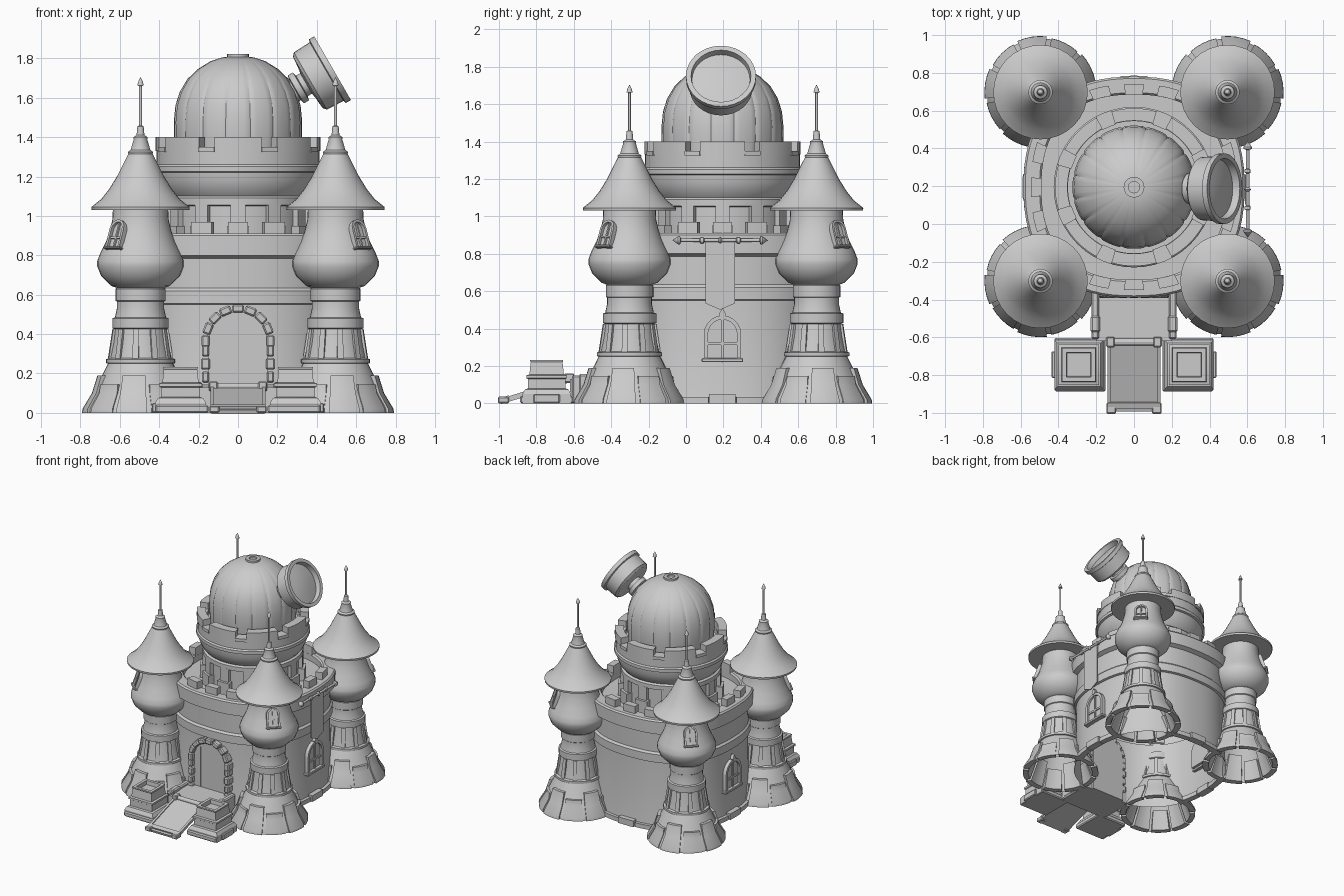
import bpy, bmesh
from math import pi, sin, cos, atan2, tau
from mathutils import Matrix, Vector

if "Cube" in bpy.data.objects:
    bpy.data.objects.remove(bpy.data.objects["Cube"])

T = Matrix.Translation
def R(a, ax='Z'): return Matrix.Rotation(a, 4, ax)

def finish(name, bm, M):
    bmesh.ops.remove_doubles(bm, verts=bm.verts, dist=1e-5)
    bmesh.ops.recalc_face_normals(bm, faces=bm.faces)
    bm.transform(M)
    me = bpy.data.meshes.new(name)
    bm.to_mesh(me); bm.free()
    o = bpy.data.objects.new(name, me)
    bpy.context.collection.objects.link(o)
    return o

def lathe(name, prof, M=Matrix(), n=32, a0=0, a1=tau, fr=lambda a: 1, closed=False):
    """Turn an (r, z) profile about z; a partial closed profile becomes a block."""
    bm = bmesh.new()
    full = a1 - a0 > tau - 1e-4
    rows = []
    for i in range(n if full else n + 1):
        a = a0 + (a1 - a0) * i / n
        rows.append([bm.verts.new((r * fr(a) * cos(a), r * fr(a) * sin(a), z)) for r, z in prof])
    m = len(prof)
    for i in range(n):
        p, q = rows[i], rows[(i + 1) % len(rows)]
        for j in range(m if closed else m - 1):
            k = (j + 1) % m
            bm.faces.new((p[j], q[j], q[k], p[k]))
    if not full:
        bm.faces.new(rows[0]); bm.faces.new(rows[-1])
    return finish(name, bm, M)

def ring(r0, r1, z0, z1): return [(r0, z0), (r1, z0), (r1, z1), (r0, z1)]

def prism(name, pts, d0, d1, M):
    """Outline in (across, up), extruded along local x."""
    bm = bmesh.new()
    a = [bm.verts.new((d0, u, z)) for u, z in pts]
    b = [bm.verts.new((d1, u, z)) for u, z in pts]
    bm.faces.new(a); bm.faces.new(b)
    for i in range(len(pts)):
        j = (i + 1) % len(pts)
        bm.faces.new((a[i], a[j], b[j], b[i]))
    return finish(name, bm, M)

def box(name, loc, size, M=Matrix(), bevel=0):
    bm = bmesh.new()
    bmesh.ops.create_cube(bm, size=1, matrix=T(loc) @ Matrix.Diagonal((*size, 1)))
    if bevel:
        bmesh.ops.bevel(bm, geom=bm.edges[:], offset=bevel, segments=1, affect='EDGES')
    return finish(name, bm, M)

def arch(r, z0, zs, n=10):
    return [(r, z0)] + [(r * cos(pi * i / n), zs + r * sin(pi * i / n)) for i in range(n + 1)] + [(-r, z0)]

def window(name, M, r, t, z0, zs):
    prism(name + "_frame", arch(r, z0, zs) + arch(r - t, z0, zs)[::-1], -.05, .02, M)
    prism(name + "_pane", arch(r - t, z0, zs), -.05, .003, M)
    h = zs + r - z0
    box(name + "_mullion", (0, 0, z0 + h * .48), (.026, t * .7, h * .96), M)
    box(name + "_transom", (0, 0, z0 + h * .35), (.024, 2 * r - t, t * .7), M)
    box(name + "_sill", (0, 0, z0 - t * .4), (.06, 2 * r + t, t), M, .004)

C = T((0, .195, 0))
squarish = lambda a: (abs(cos(a)) ** 2.4 + abs(sin(a)) ** 2.4) ** (-1 / 2.4)

# main keep, with its band and parapet
lathe("keep_wall", [(.56, 0), (.55, .05), (.545, .55), (.562, .555), (.562, .62), (.548, .635),
      (.55, .785), (.585, .80), (.585, .90), (.575, .912), (.50, .912), (.49, .90), (.49, .85), (.3, .85)],
      C, 64, fr=squarish)
for k in range(4):
    for j, d in enumerate((-.34, 0, .34)):
        a = k * pi / 2 + d
        lathe("parapet_merlon", ring(.49, .545, .89, .97), C, 3, a - .095, a + .095, squarish, True)
    for d in (-.3, 0, .3):
        a = k * pi / 2 + d
        if k != 3:
            lathe("foot_stone", ring(.53, .59 if d == 0 else .578, 0, .05 if d == 0 else .035), C, 4,
                  a - (.12 if d == 0 else .17), a + (.12 if d == 0 else .17), squarish, True)

# round upper drum
lathe("drum", [(.345, .84), (.345, 1.05), (.375, 1.055), (.375, 1.09), (.36, 1.10), (.385, 1.13),
      (.405, 1.18), (.41, 1.22), (.425, 1.225), (.425, 1.25), (.415, 1.26), (.415, 1.34),
      (.35, 1.34), (.35, 1.30), (.28, 1.30)], C, 48)
for i in range(12):
    a = i * tau / 12
    lathe("drum_pilaster", ring(.33, .375, .84, 1.06), C, 2, a - .1, a + .1, closed=True)
    lathe("drum_pilaster_foot", ring(.33, .395, .84, .95), C, 2, a - .14, a + .14, closed=True)
for i in range(8):
    a = i * tau / 8
    lathe("drum_merlon", ring(.352, .418, 1.33, 1.40), C, 8, a - .29, a + .29, closed=True)
    lathe("crenel_trim", ring(.345, .425, 1.325, 1.35), C, 2, a + .29, a + pi / 4 - .29, closed=True)

# grooved dome and its crown ring
dome = [(.315, 1.30), (.325, 1.40), (.326, 1.48), (.318, 1.56), (.296, 1.63), (.257, 1.695),
        (.205, 1.745), (.14, 1.785), (.08, 1.805), (.03, 1.81), (0, 1.81)]
lathe("dome", dome, C, 16 * 8, fr=lambda a: .982 if round(a * 128 / tau) % 8 == 4 else 1)
lathe("dome_crown", ring(.03, .055, 1.79, 1.822), C, 20, closed=True)

# telescope leaning out of the dome
tube = T((.48, .187, 1.75)) @ R(pi / 3, 'Y')
lathe("telescope", [(0, -.26), (.06, -.26), (.06, -.22), (.082, -.215), (.082, -.185), (.06, -.18),
      (.06, -.155), (.09, -.15), (.15, -.145), (.168, -.13), (.172, -.035), (.187, -.03), (.187, 0),
      (.16, 0), (.155, -.04), (.08, -.028), (0, -.022)], tube, 32)

# four corner towers
flare = [(.285, 0), (.28, .025), (.235, .10), (.20, .18), (.165, .25)]
shaft = flare + [(.175, .253), (.175, .272), (.157, .278), (.14, .36), (.132, .425), (.143, .43), (.143, .48),
         (.13, .485), (.12, .53), (.12, .565), (.127, .57), (.127, .63), (.122, .635), (.15, .645),
         (.20, .695), (.22, .745), (.22, .77), (.205, .81), (.175, .87), (.155, .93), (.143, .98), (.14, 1.04)]
roof = [(.12, 1.03), (.248, 1.03), (.25, 1.045), (.20, 1.085), (.16, 1.135), (.12, 1.20), (.085, 1.27),
        (.062, 1.315), (.064, 1.325), (.05, 1.335), (.034, 1.39), (.036, 1.40), (.02, 1.41), (.016, 1.455),
        (.007, 1.46), (.007, 1.66), (.016, 1.663), (.012, 1.68), (0, 1.705)]
for sx in (-1, 1):
    for sy in (-1, 1):
        P = T((sx * .495, .198 + sy * .5, 0)) @ R(atan2(sy, sx))
        lathe("tower_shaft", shaft, P, 32)
        lathe("tower_roof", roof, P, 32)
        for i in range(10):
            a, top = i * tau / 10, (.145, .19)[i % 2]
            out = .012 if i % 2 else .006
            rt = .285 - .475 * top + .012
            lathe("tower_foot_slab", [(.25, 0), (.285 + out, 0), (.283 + out, .02), (.235 + out, .10),
                  (rt + out, top), (rt - .03, top)], P, 4, a - .27, a + .27, closed=True)
            lathe("tower_rib", [(.13, .275), (.166, .275), (.143, .425), (.12, .425)], P, 2,
                  a - .1, a + .1, closed=True)
        window("tower_window", P @ T((.163, 0, .90)) @ R(-.33, 'Y'), .05, .013, -.065, .03)

# arched windows on both side walls
for a in (0, pi):
    window("side_window", C @ R(a) @ T((.552, 0, 0)), .10, .022, .24, .37)
    prism("window_finial", [(-.012, .46), (.012, .46), (.02, .475), (0, .51), (-.02, .475)], 0, .025,
          C @ R(a) @ T((.552, 0, 0)))

# hanging banner with its pole on the right wall
B = C @ T((.592, -.012, 0))
prism("banner", [(-.08, .87), (.08, .87), (.08, .535), (0, .50), (-.08, .535)], -.004, .004, B)
lathe("banner_pole", [(0, -.255), (.022, -.225), (.022, -.215), (.009, -.21), (.009, -.11), (.016, -.105),
      (.016, -.09), (.009, -.085), (.009, -.01), (.018, 0), (.009, .01), (.009, .085), (.016, .09), (.016, .105),
      (.009, .11), (.009, .21), (.022, .215), (.022, .225), (0, .255)], B @ T((.01, 0, .872)) @ R(pi / 2, 'X'), 12)

# doorway with surrounding stones
F = C @ R(-pi / 2) @ T((.548, 0, 0))
prism("door", arch(.15, .0, .365), -.04, .006, F)
for u in (-.09, .09):
    box("door_seam", (.004, u, .28), (.012, .006, .36), F)
for i in range(9):
    a = pi * i / 8
    box("arch_stone", (0, 0, .165), (.075, .06, .042), F @ T((0, 0, .365)) @ R(a - pi / 2, 'X'), .008)
for s in (-1, 1):
    for i in range(4):
        box("jamb_stone", (0, s * .165, .115 + i * .067), (.075, .046 - .008 * (i % 2), .058), F, .008)

# entrance platform and ramp
box("platform", (0, -.475, .065), (.40, .29, .13))
slope = T((0, -.80, .066)) @ R(atan2(.115, .36), 'X')
box("ramp", (0, 0, 0), (.27, .40, .02), slope)
box("ramp_end", (0, -.165, .01), (.28, .035, .025), slope)
lathe("ramp_hinge", [(0, -.115), (.018, -.115), (.018, .115), (0, .115)], T((0, -.625, .135)) @ R(pi / 2, 'Y'), 12)
for s in (-1, 1):
    box("ramp_end_block", (s * .12, -.975, .018), (.05, .06, .036), bevel=.006)
    box("hinge_block", (s * .125, -.625, .135), (.045, .055, .05), bevel=.006)
    box("ramp_side", (s * .13, 0, .012), (.018, .38, .012), slope)
    box("platform_kerb", (s * .205, -.48, .075), (.04, .26, .15), bevel=.008)
    box("kerb_stone", (s * .205, -.53, .08), (.05, .09, .155), bevel=.01)
    # stepped pedestal with a sunken top
    Q = T((s * .292, -.745, 0)) @ R(pi / 4)
    k = 2 ** .5
    lathe("pedestal", [(r * k, z) for r, z in [(.13, 0), (.13, .05), (.115, .075), (.10, .08), (.10, .13),
          (.108, .135), (.108, .15), (.092, .155), (.085, .22), (.088, .225), (.088, .232), (.065, .232),
          (.062, .20), (0, .20)]], Q, 4)
    box("pedestal_foot", (s * .285, -.745, .02), (.27, .285, .04), bevel=.008)
    box("pedestal_tab", (s * .42, -.745, .025), (.035, .14, .05), bevel=.006)

# smooth rounded parts while keeping edges crisp
for o in bpy.context.collection.objects:
    o.select_set(True)
    bpy.context.view_layer.objects.active = o
bpy.ops.object.shade_smooth_by_angle(angle=.5)
